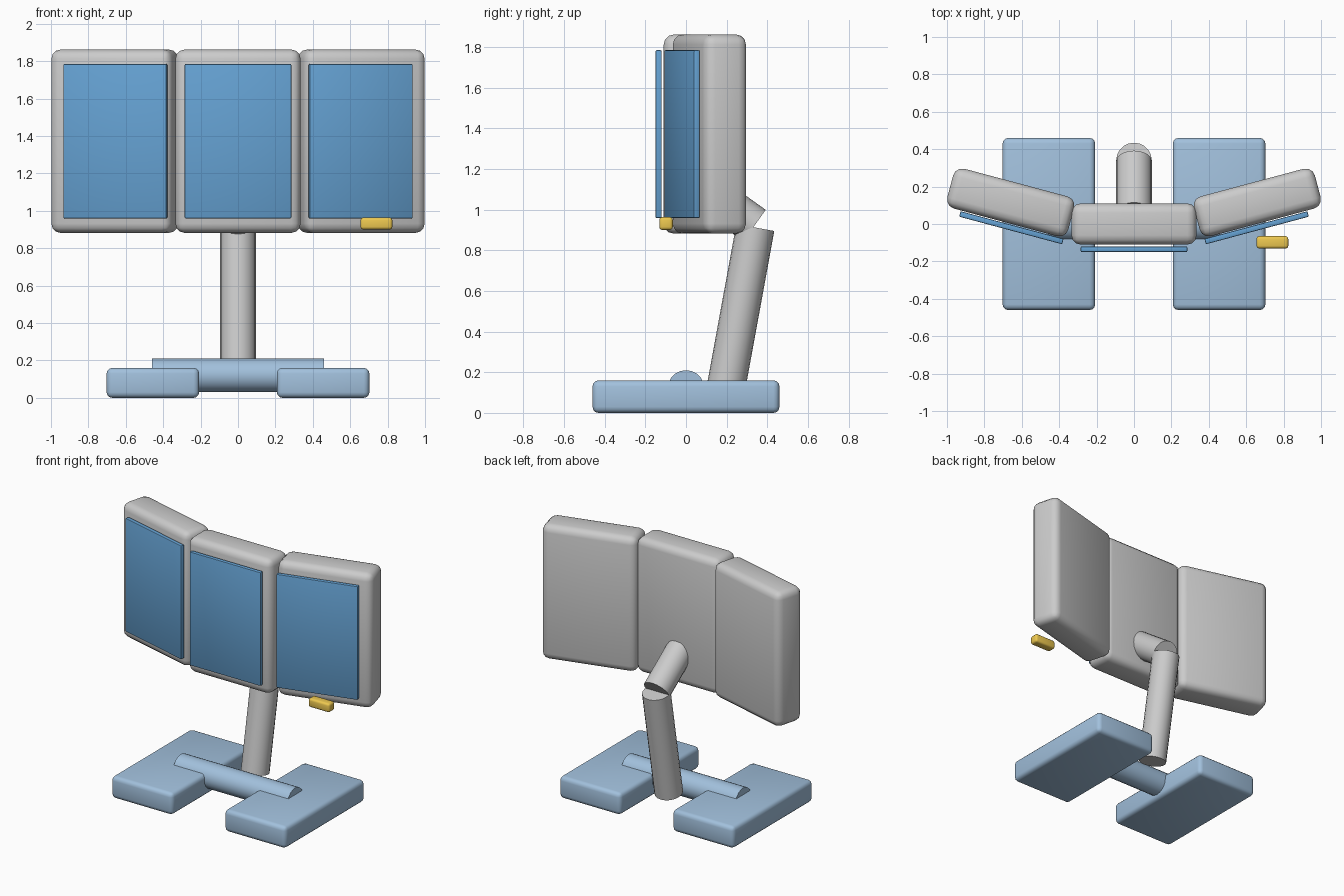
import bpy
from math import radians
from mathutils import Vector

if "Cube" in bpy.data.objects:
    bpy.data.objects.remove(bpy.data.objects["Cube"])


def material(name, color):
    m = bpy.data.materials.new(name)
    m.diffuse_color = (*color, 1)
    m.use_nodes = True
    m.node_tree.nodes["Principled BSDF"].inputs["Base Color"].default_value = m.diffuse_color
    return m


BASE_BLUE = material("base_blue", (0.36, 0.53, 0.72))
SCREEN_BLUE = material("screen_blue", (0.13, 0.36, 0.65))
YELLOW = material("yellow", (0.85, 0.58, 0.08))


def finish(obj, name, mat):
    obj.name = name
    if mat:
        obj.data.materials.append(mat)
    bpy.ops.object.shade_smooth_by_angle(angle=radians(35))
    return obj


def box(name, center, size, bevel, mat=None, turn=0, segments=3):
    bpy.ops.mesh.primitive_cube_add(size=1, location=center, rotation=(0, 0, radians(turn)))
    obj = bpy.context.object
    obj.scale = size
    bpy.ops.object.transform_apply(location=False, rotation=False, scale=True)
    mod = obj.modifiers.new("rounded_edges", "BEVEL")
    mod.width, mod.segments = bevel, segments
    bpy.ops.object.modifier_apply(modifier=mod.name)
    return finish(obj, name, mat)


def rod(name, start, end, radius, mat=None, sides=20):
    a, b = Vector(start), Vector(end)
    bpy.ops.mesh.primitive_cylinder_add(vertices=sides, radius=radius, depth=(b - a).length,
                                        location=(a + b) / 2)
    obj = bpy.context.object
    obj.rotation_euler = (b - a).to_track_quat("Z", "Y").to_euler()
    return finish(obj, name, mat)


# three monitor housings with screens, the outer two turned inward
for name, x, y, turn in (("left", -0.659, 0.115, -15), ("center", 0, 0, 0), ("right", 0.659, 0.115, 15)):
    box(name + "_housing", (x, y, 1.372), (0.67, 0.22, 0.98), 0.05, turn=turn)
    box(name + "_screen", (x * 0.995, y - 0.135, 1.372), (0.57, 0.03, 0.826), 0.006, SCREEN_BLUE, turn, 2)

# small yellow tab under the right monitor
box("yellow_tab", (0.74, -0.098, 0.932), (0.17, 0.066, 0.064), 0.015, YELLOW)

# leaning post and the arm that carries the monitors
rod("post", (0, 0.198, 0.13), (0, 0.341, 0.912), 0.095)
rod("arm", (0, 0.337, 0.922), (0, 0.06, 1.12), 0.095)

# base: two feet joined by a round bar
for side, s in (("left", -1), ("right", 1)):
    box(side + "_foot", (s * 0.455, 0, 0.08), (0.495, 0.92, 0.16), 0.03, BASE_BLUE)
rod("base_bar", (-0.46, 0, 0.12), (0.46, 0, 0.12), 0.09, BASE_BLUE)
